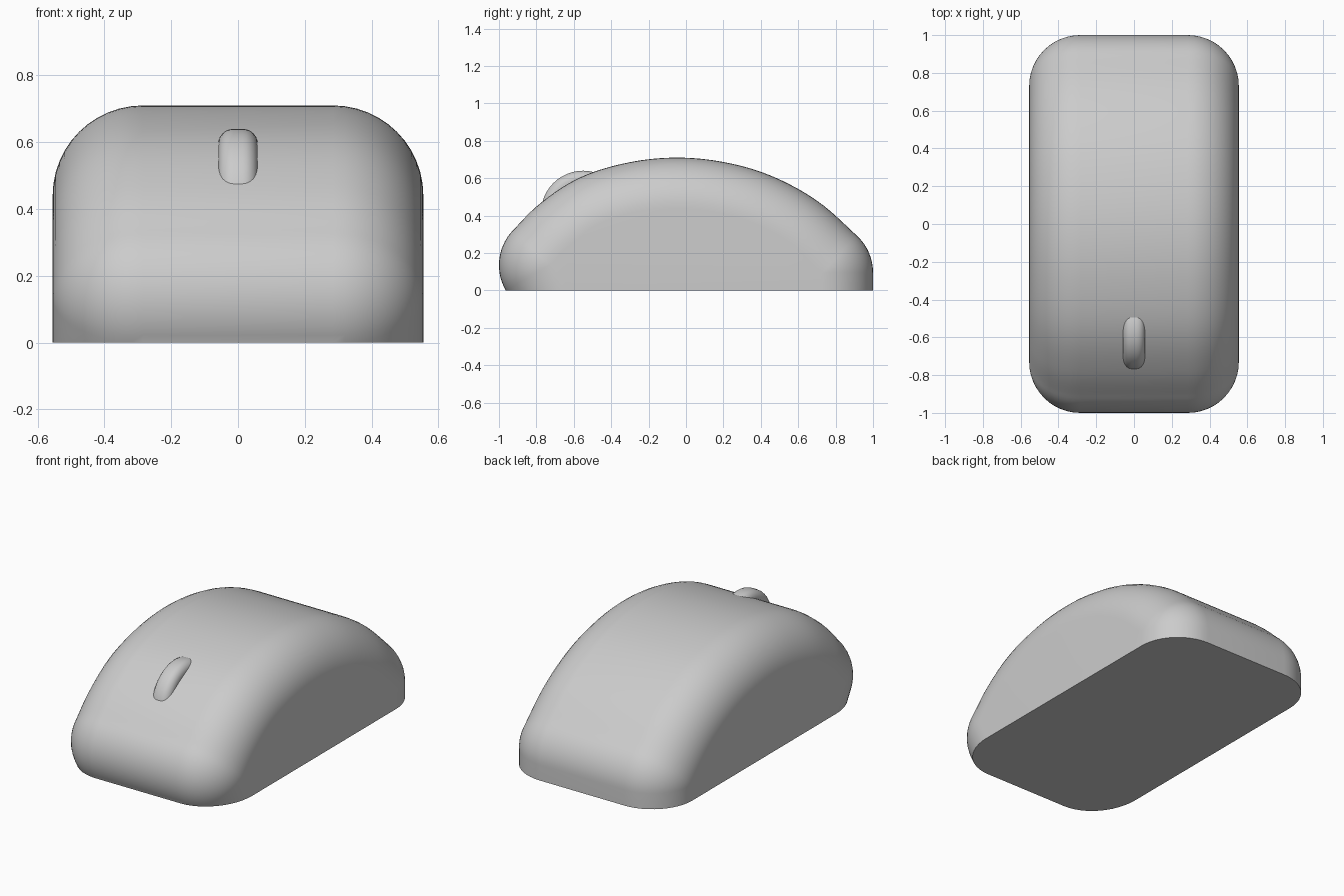
import bpy, bmesh
from math import sin, cos, pi, atan2, radians
from mathutils import Vector

if "Cube" in bpy.data.objects:
    bpy.data.objects.remove(bpy.data.objects["Cube"])

R, HX = 0.27, 0.285          # edge rounding, half width of the straight part


def spline(pts, n=8):
    """Catmull-Rom through 2D points."""
    p = [Vector(q) for q in pts]
    p = [2 * p[0] - p[1]] + p + [2 * p[-1] - p[-2]]
    out = []
    for i in range(1, len(p) - 2):
        a, b, c, d = p[i - 1:i + 3]
        for k in range(n):
            t = k / n
            out.append(0.5 * (2 * b + (c - a) * t + (2 * a - 5 * b + 4 * c - d) * t * t
                              + (3 * b - a - 3 * c + d) * t ** 3))
    return out + [p[-2]]


def normals(pts):
    """Left-hand normals of a 2D path."""
    out = []
    for i in range(len(pts)):
        d = (pts[min(i + 1, len(pts) - 1)] - pts[max(i - 1, 0)]).normalized()
        out.append(Vector((-d.y, d.x)))
    return out


def make_object(name, bm):
    bmesh.ops.recalc_face_normals(bm, faces=bm.faces)
    me = bpy.data.meshes.new(name)
    bm.to_mesh(me)
    bm.free()
    ob = bpy.data.objects.new(name, me)
    bpy.context.collection.objects.link(ob)
    return ob


def prism(name, pts, a, b, place):
    """Extrude a closed 2D outline from a to b; place(u, v, w) gives the 3D point."""
    bm = bmesh.new()
    lo, hi = [[bm.verts.new(place(u, v, w)) for u, v in pts] for w in (a, b)]
    n = len(pts)
    for i in range(n):
        j = (i + 1) % n
        bm.faces.new((lo[i], lo[j], hi[j], hi[i]))
    bm.faces.new(lo)
    bm.faces.new(hi)
    return make_object(name, bm)


def boolean(ob, other, op):
    m = ob.modifiers.new(op, 'BOOLEAN')
    m.object, m.operation, m.solver = other, op, 'EXACT'
    bpy.context.view_layer.objects.active = ob
    bpy.ops.object.modifier_apply(modifier=m.name)
    bpy.data.objects.remove(other)


def hull(name, r, flat_bottom):
    """Side spine rounded outwards by r in every direction."""
    spine = spline([(-.73, .135), (-.61, .255), (-.45, .36), (-.25, .42), (-.05, .44),
                    (.15, .421), (.35, .364), (.55, .255), (.73, .095)])
    nrm = normals(spine)
    low = radians(210)
    down = Vector((cos(low), sin(low)))
    first, last = atan2(nrm[0].y, nrm[0].x), atan2(nrm[-1].y, nrm[-1].x)
    outline = [(spine[0] + Vector((.25, -.433)), down)]
    for k in range(14):
        a = low + (first - low) * k / 14
        outline.append((spine[0], Vector((cos(a), sin(a)))))
    outline += list(zip(spine, nrm))
    for k in range(1, 11):
        a = last * (1 - k / 10)
        outline.append((spine[-1], Vector((cos(a), sin(a)))))
    outline.append((Vector((spine[-1].x, -.3)), Vector((1, 0))))
    half = [(HX + r * sin(k * pi / 24), r * cos(k * pi / 24)) for k in range(13)]
    bm = bmesh.new()
    rings = []
    for x, rad in [(-x, q) for x, q in reversed(half)] + half:
        rings.append([bm.verts.new((x, p.x + n.x * rad, p.y + n.y * rad)) for p, n in outline])
    count = len(outline)
    for a, b in zip(rings, rings[1:]):
        for i in range(count):
            j = (i + 1) % count
            bm.faces.new((a[i], a[j], b[j], b[i]))
    bm.faces.new(rings[0])
    bm.faces.new(rings[-1])
    bmesh.ops.remove_doubles(bm, verts=bm.verts, dist=1e-5)
    if flat_bottom:
        res = bmesh.ops.bisect_plane(bm, geom=bm.verts[:] + bm.edges[:] + bm.faces[:],
                                     plane_co=(0, 0, 0), plane_no=(0, 0, 1), clear_inner=True)
        bmesh.ops.edgeloop_fill(bm, edges=[e for e in res['geom_cut']
                                           if isinstance(e, bmesh.types.BMEdge)])
    return make_object(name, bm)


# Body and a slightly smaller core that sets the depth of the grooves
body = hull("mouse_body", R, True)
core = hull("groove_floor", R - 0.025, False)

# Groove between top shell and base
path = spline([(-1.1, -.045), (-.96, .032), (-.85, .095), (-.76, .155), (-.70, .215), (-.60, .305),
               (-.45, .395), (-.25, .448), (-.05, .464), (.15, .444), (.35, .378),
               (.55, .262), (.73, .105), (.755, .07), (.757, -.1)], 6)
nrm = normals(path)
band = [p + n * .012 for p, n in zip(path, nrm)] + [p - n * .012 for p, n in zip(path, nrm)][::-1]
cutter = prism("groove_cutter", band, -.8, .8, lambda u, v, w: (w, u, v))

# Split between the two buttons, flared at the bottom
slit = [(.013, .6), (.013, .075), (.02, .055), (.036, .038),
        (-.036, .038), (-.02, .055), (-.013, .075), (-.013, .6)]
boolean(cutter, prism("slit_cutter", slit, -1.2, -.7, lambda u, v, w: (u, w, v)), 'UNION')

# Wheel slot
slot = []
for cx, cy, start in ((1, 1, 0), (-1, 1, 90), (-1, -1, 180), (1, -1, 270)):
    for k in range(9):
        a = radians(start + k * 90 / 8)
        slot.append((cx * .014 + .068 * cos(a), -.617 + cy * .11 + .068 * sin(a)))
boolean(cutter, prism("slot_cutter", slot, .2, .9, lambda u, v, w: (u, v, w)), 'UNION')

boolean(cutter, core, 'DIFFERENCE')
boolean(body, cutter, 'DIFFERENCE')

# Scroll wheel
bpy.ops.mesh.primitive_cylinder_add(vertices=48, radius=.225, depth=.118,
                                    location=(0, -.55, .415), rotation=(0, pi / 2, 0))
wheel = bpy.context.object
wheel.name = "scroll_wheel"
bev = wheel.modifiers.new("round", 'BEVEL')
bev.width, bev.segments, bev.limit_method, bev.angle_limit = .045, 6, 'ANGLE', radians(40)
bpy.ops.object.modifier_apply(modifier=bev.name)

for ob in (body, wheel):
    bpy.ops.object.select_all(action='DESELECT')
    ob.select_set(True)
    bpy.context.view_layer.objects.active = ob
    bpy.ops.object.shade_smooth_by_angle(angle=radians(30))
